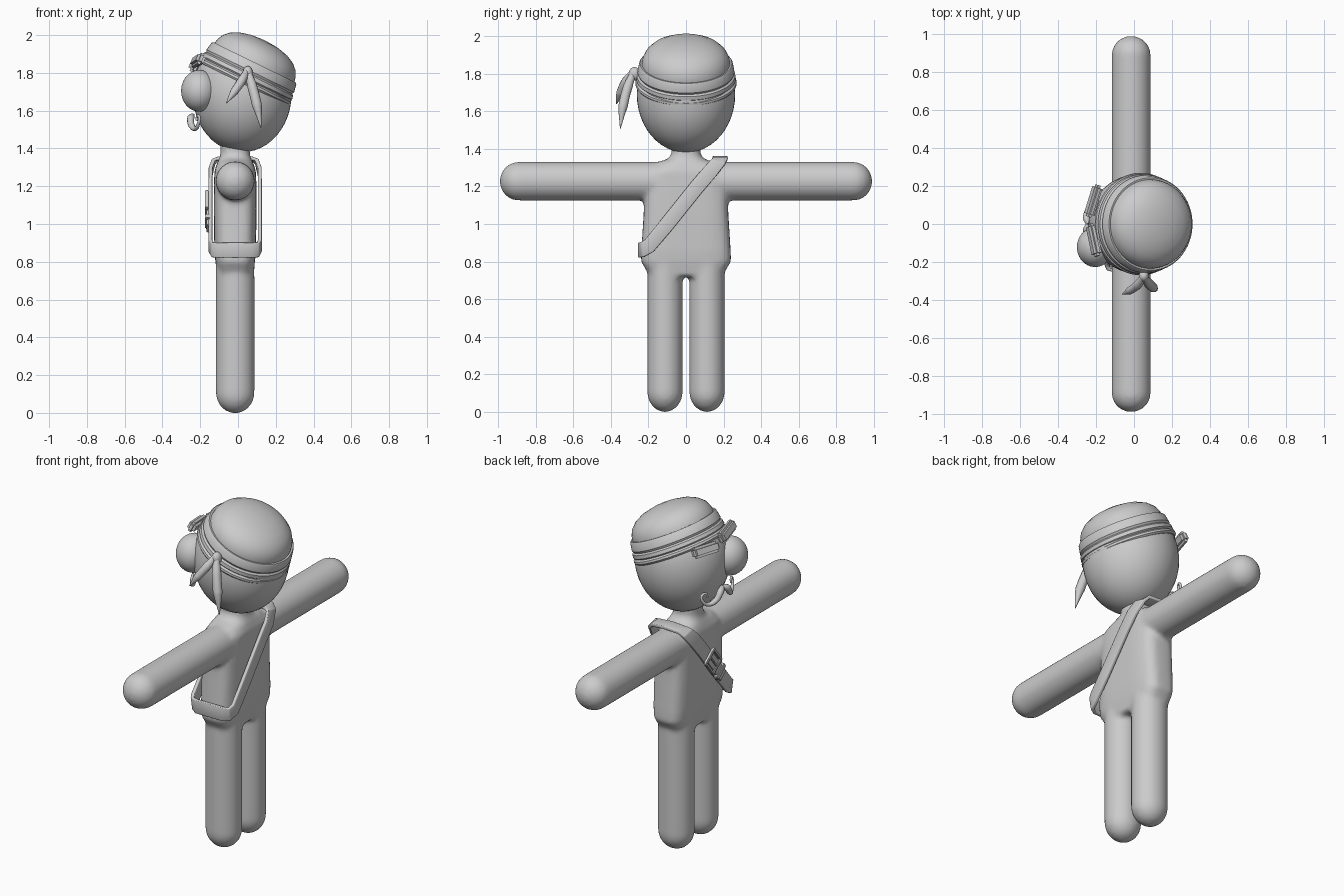
import bpy, bmesh, math
from mathutils import Matrix, Vector

cube = bpy.data.objects.get("Cube")
if cube:
    bpy.data.objects.remove(cube, do_unlink=True)

grey = bpy.data.materials.new("plain_grey")
grey.use_nodes = True
grey.diffuse_color = (0.6, 0.6, 0.6, 1)
grey.node_tree.nodes["Principled BSDF"].inputs["Base Color"].default_value = (0.6, 0.6, 0.6, 1)


def select_only(ob):
    bpy.ops.object.select_all(action='DESELECT')
    ob.select_set(True)
    bpy.context.view_layer.objects.active = ob


def finish(name, bm, angle=40):
    bmesh.ops.recalc_face_normals(bm, faces=bm.faces)
    me = bpy.data.meshes.new(name)
    bm.to_mesh(me)
    bm.free()
    ob = bpy.data.objects.new(name, me)
    bpy.context.collection.objects.link(ob)
    me.materials.append(grey)
    select_only(ob)
    bpy.ops.object.shade_smooth_by_angle(angle=math.radians(angle))
    return ob


def loft(bm, rings, caps=True):
    """Skin a list of equal-length closed rings."""
    vr = [[bm.verts.new(p) for p in r] for r in rings]
    n = len(vr[0])
    for a, b in zip(vr, vr[1:]):
        for i in range(n):
            bm.faces.new((a[i], a[(i + 1) % n], b[(i + 1) % n], b[i]))
    if caps:
        bm.faces.new(vr[0])
        bm.faces.new(vr[-1])


def turned(bm, profile, matrix, n=48, caps=True):
    """Revolve (radius, height) pairs about the local z axis."""
    loft(bm, [[matrix @ Vector((r * math.cos(t), r * math.sin(t), h))
               for t in (math.tau * i / n for i in range(n))] for r, h in profile], caps)


def limb(bm, matrix, r, length, tip):
    """Round-ended cylinder that starts at the local origin."""
    prof = [(r, 0), (r, length * 0.5)]
    for i in range(9):
        a = math.radians(i * 10.8)
        prof.append((r * math.cos(a), length - tip + tip * math.sin(a)))
    turned(bm, prof, matrix, 32)


def ellipsoid(name, loc, radii):
    bm = bmesh.new()
    m = Matrix.Translation(loc) @ Matrix.Diagonal((*radii, 1))
    bmesh.ops.create_uvsphere(bm, u_segments=48, v_segments=24, radius=1, matrix=m)
    return finish(name, bm)


def box(name, matrix, size, bevel=0.006):
    bm = bmesh.new()
    bmesh.ops.create_cube(bm, size=1, matrix=matrix @ Matrix.Diagonal((*size, 1)))
    bmesh.ops.bevel(bm, geom=bm.edges[:], offset=bevel, segments=2, affect='EDGES')
    return finish(name, bm)


def tube(name, pts, depth):
    """Smooth tapered tube through (x, y, z, radius factor) points."""
    cu = bpy.data.curves.new(name, 'CURVE')
    cu.dimensions = '3D'
    cu.bevel_depth = depth
    cu.bevel_resolution = 3
    cu.use_fill_caps = True
    sp = cu.splines.new('BEZIER')
    sp.bezier_points.add(len(pts) - 1)
    for bp, p in zip(sp.bezier_points, pts):
        bp.co, bp.radius = p[:3], p[3]
        bp.handle_left_type = bp.handle_right_type = 'AUTO'
    ob = bpy.data.objects.new(name, cu)
    bpy.context.collection.objects.link(ob)
    select_only(ob)
    bpy.ops.object.convert(target='MESH')
    ob = bpy.context.object
    ob.data.materials.clear()
    ob.data.materials.append(grey)
    bpy.ops.object.shade_smooth_by_angle(angle=math.radians(50))


# Body: torso, arms and legs fused into one soft skin
CX = -0.015
bm = bmesh.new()
torso = [(.72, .19, .09), (.8, .24, .105), (.86, .238, .11), (1.05, .226, .113), (1.2, .22, .113),
         (1.28, .21, .11), (1.325, .17, .095), (1.345, .1, .085), (1.37, .077, .077), (1.46, .08, .08)]


def spow(v, e):
    return math.copysign(abs(v) ** e, v)


rings = []
for z, hy, hx in torso:
    e = 0.55 if z < 1.3 else 0.85
    rings.append([(CX + hx * spow(math.cos(t), e), hy * spow(math.sin(t), e), z)
                  for t in (math.tau * i / 40 for i in range(40))])
loft(bm, rings)
for s in (-1, 1):
    arm = Matrix.Translation((CX, 0, 1.228)) @ Matrix.Rotation(-s * math.pi / 2, 4, 'X')
    limb(bm, arm, 0.103, 0.992, 0.1)
    leg = Matrix.Translation((CX, s * 0.112, 0.86)) @ Matrix.Rotation(math.pi, 4, 'X')
    limb(bm, leg @ Matrix.Diagonal((1.08, 1, 1, 1)), 0.095, 0.862, 0.11)
body = finish("body", bm)
rm = body.modifiers.new("fuse", 'REMESH')
rm.mode, rm.voxel_size, rm.use_smooth_shade = 'VOXEL', 0.013, True
sm = body.modifiers.new("soften", 'SMOOTH')
sm.iterations, sm.factor = 6, 0.5

# Head, with nose
ellipsoid("head", (.022, 0, 1.69), (.262, .262, .31))
ellipsoid("nose", (-.205, -.122, 1.705), (.096, .105, .11))

# Tilted headband and the crown above it
tilt = Matrix.Translation((.06, 0, 1.80)) @ Matrix.Rotation(math.radians(26), 4, 'Y')
bm = bmesh.new()
turned(bm, [(.236, .03), (.236, .055), (.231, .085), (.215, .118), (.185, .147),
            (.14, .17), (.08, .185), (.02, .19)], tilt)
finish("crown", bm, 60)
bm = bmesh.new()
turned(bm, [(.225, .06), (.244, .062), (.25, .055), (.258, .012), (.252, 0), (.262, -.008),
            (.265, -.028), (.257, -.036), (.268, -.044), (.27, -.056), (.262, -.066),
            (.23, -.066)], tilt, 64, False)
finish("headband", bm, 35)

# Headband knot and tails
ellipsoid("headband_knot", (.052, -.275, 1.80), (.026, .03, .036))
tube("short_tail", [(.05, -.275, 1.82, .6), (.02, -.32, 1.76, 1), (-.02, -.35, 1.70, .9),
                    (-.062, -.37, 1.64, .1)], .024)
tube("long_tail", [(.05, -.275, 1.82, .6), (.075, -.31, 1.73, 1), (.1, -.335, 1.63, 1),
                   (.122, -.35, 1.51, .1)], .026)

# Eyebrows
for name, loc, yaw, roll in (("left_eyebrow", (-.212, -.085, 1.865), 12, -8),
                             ("right_eyebrow", (-.215, .122, 1.835), -17, 0)):
    m = (Matrix.Translation(loc) @ Matrix.Rotation(math.radians(yaw), 4, 'Z')
         @ Matrix.Rotation(math.radians(roll), 4, 'X') @ Matrix.Rotation(math.radians(25), 4, 'Y'))
    box(name, m, (.045, .175, .062), .014)

# Curled moustache halves
for s, name in ((1, "right_moustache"), (-1, "left_moustache")):
    tube(name, [(-.24, 0, 1.575, .8), (-.25, s * .03, 1.56, 1.3), (-.245, s * .065, 1.52, 1.1),
                (-.225, s * .105, 1.505, .8), (-.21, s * .14, 1.53, .6), (-.205, s * .142, 1.565, .5),
                (-.215, s * .118, 1.57, .45), (-.22, s * .112, 1.548, .4)], .015)

# Shoulder strap: one side as (x, y, z, width direction y, z), mirrored to a loop
half = [(.0, -.235, .862, 0, 1), (.085, -.235, .862, 0, 1), (.112, -.225, .865, -.2, .98),
        (.121, -.195, .885, -.55, .83), (.121, -.1, 1.0, -.77, .63), (.121, .06, 1.2, -.77, .63),
        (.12, .125, 1.275, -.8, .6), (.106, .17, 1.325, -.95, .3), (.085, .182, 1.338, -1, 0),
        (.0, .182, 1.342, -1, 0)]
loop = half + [(-p[0], *p[1:]) for p in half[-2:0:-1]]
W = .04
bm = bmesh.new()
edges = [[bm.verts.new((CX + x, y + k * W * dy, z + k * W * dz)) for k in (-1, 1)]
         for x, y, z, dy, dz in loop]
for a, b in zip(edges, edges[1:] + edges[:1]):
    bm.faces.new((a[0], b[0], b[1], a[1]))
strap = finish("shoulder_strap", bm)
so = strap.modifiers.new("thickness", 'SOLIDIFY')
so.thickness, so.offset = .02, 1
bv = strap.modifiers.new("soft_edges", 'BEVEL')
bv.width, bv.segments = .004, 2

# Buckle on the chest, local y runs along the strap
front = Matrix.Translation((CX - .142, -.02, 1.1)) @ Matrix.Rotation(math.radians(51.5), 4, 'X')
for s in (-1, 1):
    box("buckle_side", front @ Matrix.Translation((-.008, 0, s * .047)), (.02, .12, .017), .004)
    box("buckle_end", front @ Matrix.Translation((-.008, s * .053, 0)), (.02, .017, .1), .004)
box("buckle_prong", front @ Matrix.Translation((-.01, 0, 0)), (.014, .1, .012), .003)
box("strap_end", front @ Matrix.Translation((0, -.06, 0)), (.018, .2, .07), .004)
box("strap_keeper", front @ Matrix.Translation((-.004, -.11, 0)), (.026, .03, .096), .004)
